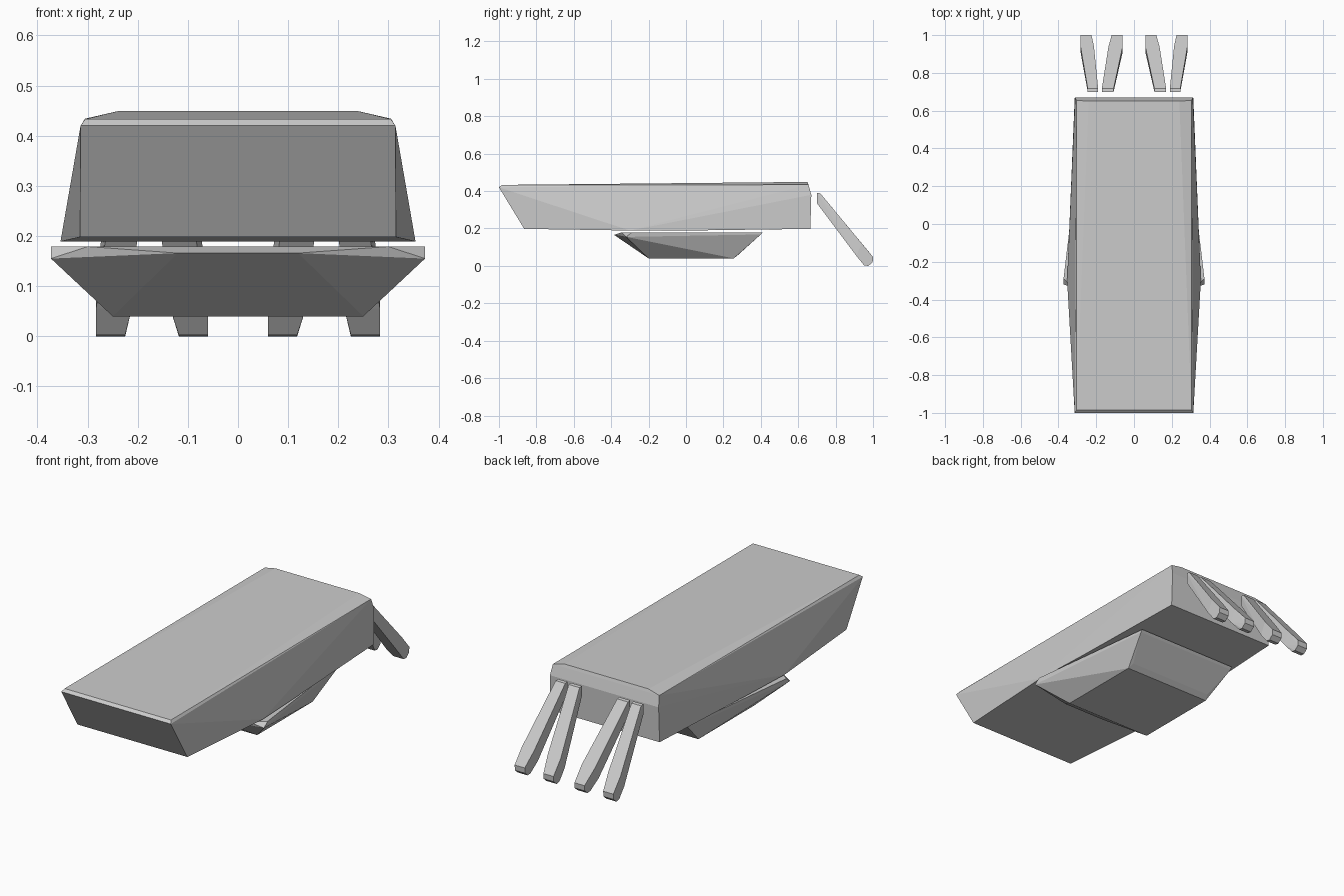
import bpy
import bmesh

if "Cube" in bpy.data.objects:
    bpy.data.objects.remove(bpy.data.objects["Cube"])


def hull(name, points):
    """Flat-faced convex solid around the given points."""
    bm = bmesh.new()
    for p in points:
        bm.verts.new(p)
    res = bmesh.ops.convex_hull(bm, input=bm.verts[:])
    junk = {g for g in res["geom_interior"] + res["geom_unused"]
            if isinstance(g, bmesh.types.BMVert)}
    bmesh.ops.delete(bm, geom=list(junk), context='VERTS')
    bmesh.ops.dissolve_limit(bm, angle_limit=0.01, verts=bm.verts[:], edges=bm.edges[:])
    bmesh.ops.recalc_face_normals(bm, faces=bm.faces[:])
    mesh = bpy.data.meshes.new(name)
    bm.to_mesh(mesh)
    bm.free()
    obj = bpy.data.objects.new(name, mesh)
    bpy.context.collection.objects.link(obj)
    return obj


def both_sides(half):
    return [(s * x, y, z) for x, y, z in half for s in (1, -1)]


# Long slab body: raked front, bulging lower sides, slightly crowned rear
hull("body", both_sides([
    (0.305, -0.985, 0.433), (0.314, -1.0, 0.42), (0.315, -0.865, 0.198),
    (0.354, -0.30, 0.189), (0.34, 0.0, 0.189), (0.314, 0.665, 0.198),
    (0.312, 0.67, 0.38), (0.305, 0.655, 0.434), (0.24, 0.65, 0.449),
]))

# Tapered keel under the body
hull("keel", both_sides([
    (0.25, -0.20, 0.04), (0.25, 0.255, 0.04), (0.24, 0.28, 0.06),
    (0.373, -0.32, 0.155), (0.373, -0.29, 0.179), (0.12, -0.385, 0.166),
    (0.30, -0.345, 0.179), (0.29, 0.41, 0.179), (0.29, 0.40, 0.168),
]))

# Four slanted struts at the back: (top x range), (foot x range), (end x range)
struts = {
    "outer_strut": ((0.19, 0.245), (0.212, 0.283), (0.225, 0.283)),
    "inner_strut": ((0.108, 0.17), (0.06, 0.135), (0.06, 0.118)),
}
for name, (top, foot, end) in struts.items():
    for side, s in (("right", 1), ("left", -1)):
        sections = [
            (top, [(0.70, 0.335), (0.70, 0.39), (0.718, 0.388)]),
            (foot, [(0.91, 0.055), (0.94, 0.12)]),
            (end, [(0.952, 0.003), (0.975, 0.0), (0.998, 0.02), (1.0, 0.048)]),
        ]
        hull(f"{name}_{side}", [(s * x, y, z) for xs, prof in sections
                                for y, z in prof for x in xs])
